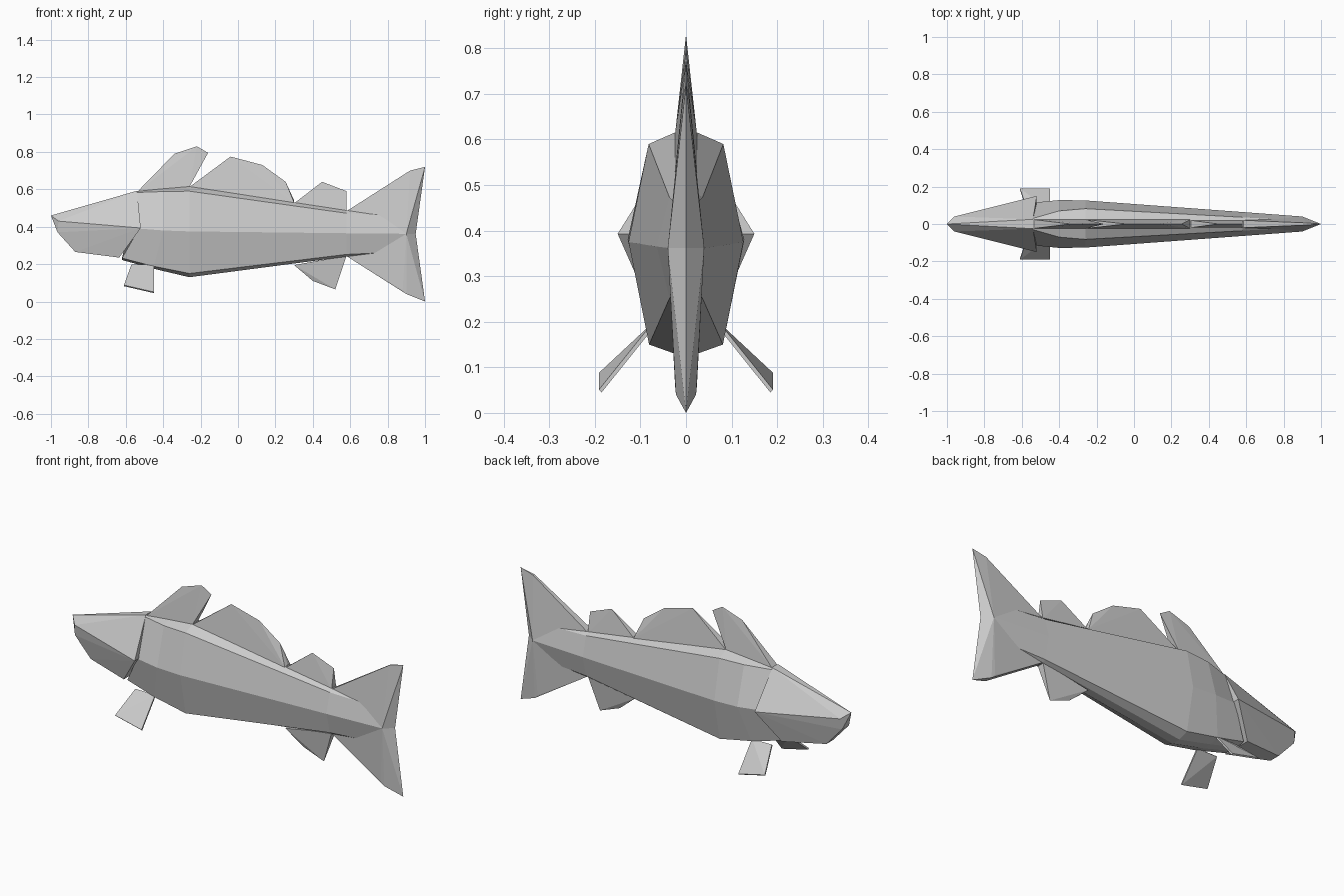
import bpy, bmesh

if "Cube" in bpy.data.objects:
    bpy.data.objects.remove(bpy.data.objects["Cube"])


def finish(bm, name):
    bmesh.ops.recalc_face_normals(bm, faces=bm.faces)
    me = bpy.data.meshes.new(name)
    bm.to_mesh(me)
    bm.free()
    ob = bpy.data.objects.new(name, me)
    bpy.context.collection.objects.link(ob)
    return ob


def hull(name, pts):
    """Faceted solid from (x, half_width, z) points mirrored across y = 0."""
    bm = bmesh.new()
    for x, y, z in pts:
        for s in ((1, -1) if y else (1,)):
            bm.verts.new((x, s * y, z))
    res = bmesh.ops.convex_hull(bm, input=bm.verts)
    junk = {v for v in res["geom_interior"] if isinstance(v, bmesh.types.BMVert)}
    bmesh.ops.delete(bm, geom=list(junk), context='VERTS')
    return finish(bm, name)


def fin(name, base, tips, h=0.024):
    """Wedge fin: thick at the base, knife edged at the tips."""
    return hull(name, [(x, h, z) for x, z in base] + [(x, 0, z) for x, z in tips])


# Body: half cross-sections from back to belly, lofted along x
sections = [
    [(-.54, .022, .59), (-.54, .03, .583), (-.53, .115, .39), (-.62, .07, .232), (-.62, .022, .222)],
    [(-.40, .025, .603), (-.40, .07, .588), (-.40, .128, .38), (-.45, .08, .188), (-.45, .025, .175)],
    [(-.26, .025, .615), (-.26, .082, .59), (-.26, .126, .375), (-.26, .081, .15), (-.26, .025, .13)],
    [(.58, .02, .487), (.58, .036, .472), (.58, .064, .365), (.58, .036, .252), (.58, .02, .24)],
    [(.86, .012, .463), (.86, .02, .457), (.90, .04, .362), (.86, .02, .265), (.86, .012, .26)],
]
bm = bmesh.new()
rings = []
for half in sections:
    full = half + [(x, -y, z) for x, y, z in reversed(half)]
    rings.append([bm.verts.new(p) for p in full])
for a, b in zip(rings, rings[1:]):
    for i in range(10):
        j = (i + 1) % 10
        bm.faces.new((a[i], a[j], b[j], b[i]))
bm.faces.new(rings[0])
bm.faces.new(rings[-1])
finish(bm, "body")

# Head with flared gill covers
hull("head", [(-1, 0, .46), (-.96, .04, .43), (-.965, .03, .37), (-.87, .03, .265),
              (-.54, .025, .592), (-.52, .15, .393), (-.635, .08, .235)])

# Back and belly fins
fin("front_dorsal_fin", [(-.54, .585), (-.26, .612)], [(-.34, .79), (-.22, .83), (-.16, .795)])
fin("middle_dorsal_fin", [(-.26, .612), (.30, .528)], [(-.04, .775), (.13, .73), (.255, .64), (.30, .54)])
fin("rear_dorsal_fin", [(.30, .525), (.58, .48)], [(.45, .64), (.58, .59)], .02)
fin("anal_fin", [(.30, .195), (.58, .245)], [(.40, .11), (.52, .065)], .02)

# Tail: upper and lower lobes meeting at the body end
hub = [(.90, .04, .362), (.95, 0, .362)]
hull("upper_tail_lobe", hub + [(.58, .02, .483), (.92, .006, .70), (1, 0, .72)])
hull("lower_tail_lobe", hub + [(.58, .02, .243), (.88, .024, .06), (.90, .022, .04), (1, 0, 0)])

# Pelvic fins: thin splayed plates
for side, s in (("left", -1), ("right", 1)):
    bm = bmesh.new()
    for x, y, z in [(-.57, .07, .195), (-.45, .07, .195), (-.45, .188, .048), (-.61, .188, .085)]:
        for d in (-.003, .003):
            bm.verts.new((x, s * (y + d), z + d))
    bmesh.ops.convex_hull(bm, input=bm.verts)
    finish(bm, side + "_pelvic_fin")
